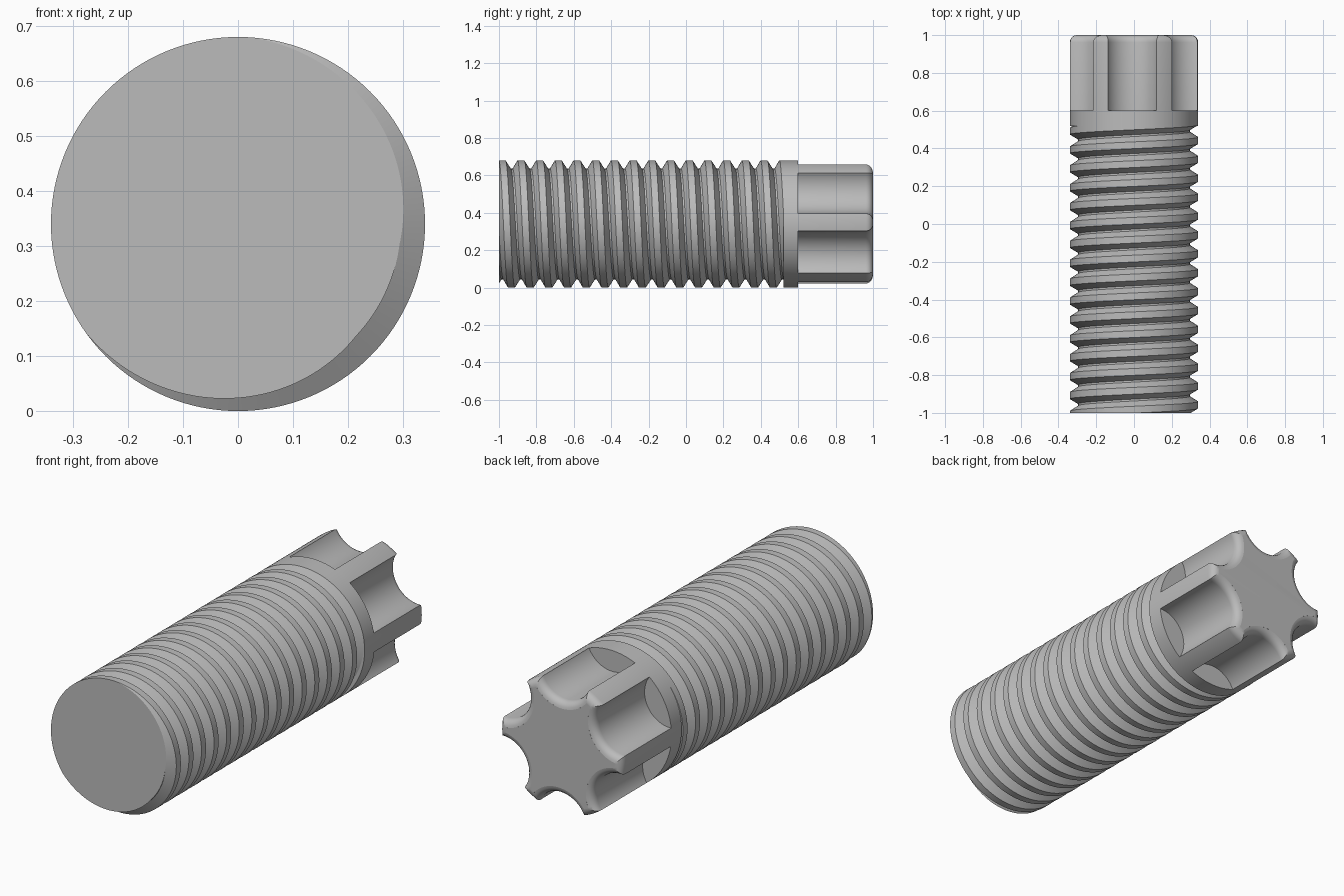
import bpy, bmesh
from math import sin, cos, pi, radians

cube = bpy.data.objects.get("Cube")
if cube:
    bpy.data.objects.remove(cube, do_unlink=True)

RADIUS = 0.34          # outer radius, also the height of the axis
ROOT = 0.296           # thread root radius
PITCH = 0.1
COLLAR = 0.52          # where the thread meets the collar
FILLET = 0.038
SEG = 128

steel = bpy.data.materials.new("grey_metal")
steel.use_nodes = True
grey = (0.5, 0.5, 0.5, 1)
steel.diffuse_color = grey
steel.node_tree.nodes["Principled BSDF"].inputs["Base Color"].default_value = grey


def finish(bm, name):
    bmesh.ops.recalc_face_normals(bm, faces=bm.faces[:])
    mesh = bpy.data.meshes.new(name)
    bm.to_mesh(mesh)
    bm.free()
    obj = bpy.data.objects.new(name, mesh)
    mesh.materials.append(steel)
    bpy.context.collection.objects.link(obj)
    return obj


def activate(obj):
    bpy.ops.object.select_all(action='DESELECT')
    obj.select_set(True)
    bpy.context.view_layer.objects.active = obj


def lathe(bm, profile, cx, cz, seg):
    """Closed solid turned about an axis parallel to y."""
    rings = [[bm.verts.new((cx + r * cos(2 * pi * i / seg), y, cz + r * sin(2 * pi * i / seg)))
              for i in range(seg)] for r, y in profile]
    for a, b in zip(rings, rings[1:]):
        for i in range(seg):
            j = (i + 1) % seg
            bm.faces.new((a[i], a[j], b[j], b[i]))
    bm.faces.new(rings[0])
    bm.faces.new(rings[-1])


# Threaded shaft: a helical ribbon with crest, flank, root, flank, cut flat at both ends
section = [(0, RADIUS), (0.36, RADIUS), (0.64, ROOT), (0.74, ROOT)]
start, turns = -1.176, 19
bm = bmesh.new()
grid = []
for t in range(turns * SEG + 1):
    a = -2 * pi * t / SEG
    grid.append([bm.verts.new((r * cos(a), start + PITCH * (u + t / SEG), RADIUS + r * sin(a)))
                 for u, r in section])
for t in range(turns * SEG):
    rows = [grid[t], grid[t + 1]]
    if t + SEG + 1 < len(grid):
        rows = [grid[t] + grid[t + SEG][:1], grid[t + 1] + grid[t + SEG + 1][:1]]
    for b in range(len(rows[0]) - 1):
        bm.faces.new((rows[0][b], rows[0][b + 1], rows[1][b + 1], rows[1][b]))
for y, side in ((-1, -1), (COLLAR, 1)):
    cut = bmesh.ops.bisect_plane(bm, geom=bm.verts[:] + bm.edges[:] + bm.faces[:], dist=1e-6,
                                 plane_co=(0, y, 0), plane_no=(0, side, 0), clear_outer=True)
    rim = [e for e in cut["geom_cut"] if isinstance(e, bmesh.types.BMEdge) and e.is_boundary]
    bmesh.ops.edgeloop_fill(bm, edges=rim)
shaft = finish(bm, "threaded_shaft")

# Collar and drive head turned as one piece with a rounded end
arc = [radians(a) for a in range(0, 86, 17)]
profile = [(RADIUS, COLLAR), (RADIUS, 0.6)]
profile += [(RADIUS - FILLET + FILLET * cos(a), 1 - FILLET + FILLET * sin(a)) for a in arc]
profile.append((RADIUS - FILLET, 1))
bm = bmesh.new()
lathe(bm, profile, 0, RADIUS, SEG)
head = finish(bm, "drive_head")

# Six round flutes, flared at the end so the rim is filleted
flute, reach = 0.142, 0.377
profile = [(flute, 0.6)]
profile += [(flute + FILLET - FILLET * cos(a), 1 - FILLET + FILLET * sin(a)) for a in arc]
profile.append((flute + FILLET, 1.01))
bm = bmesh.new()
for k in range(6):
    a = radians(31.6 + 60 * k)
    lathe(bm, profile, reach * cos(a), RADIUS + reach * sin(a), 72)
cutter = finish(bm, "flute_cutter")
cutter.hide_render = True

activate(head)
mod = head.modifiers.new("flutes", 'BOOLEAN')
mod.operation = 'DIFFERENCE'
mod.solver = 'EXACT'
mod.object = cutter
bpy.ops.object.modifier_apply(modifier=mod.name)
bpy.data.objects.remove(cutter, do_unlink=True)

for obj in (shaft, head):
    activate(obj)
    bpy.ops.object.shade_smooth_by_angle(angle=radians(30))
